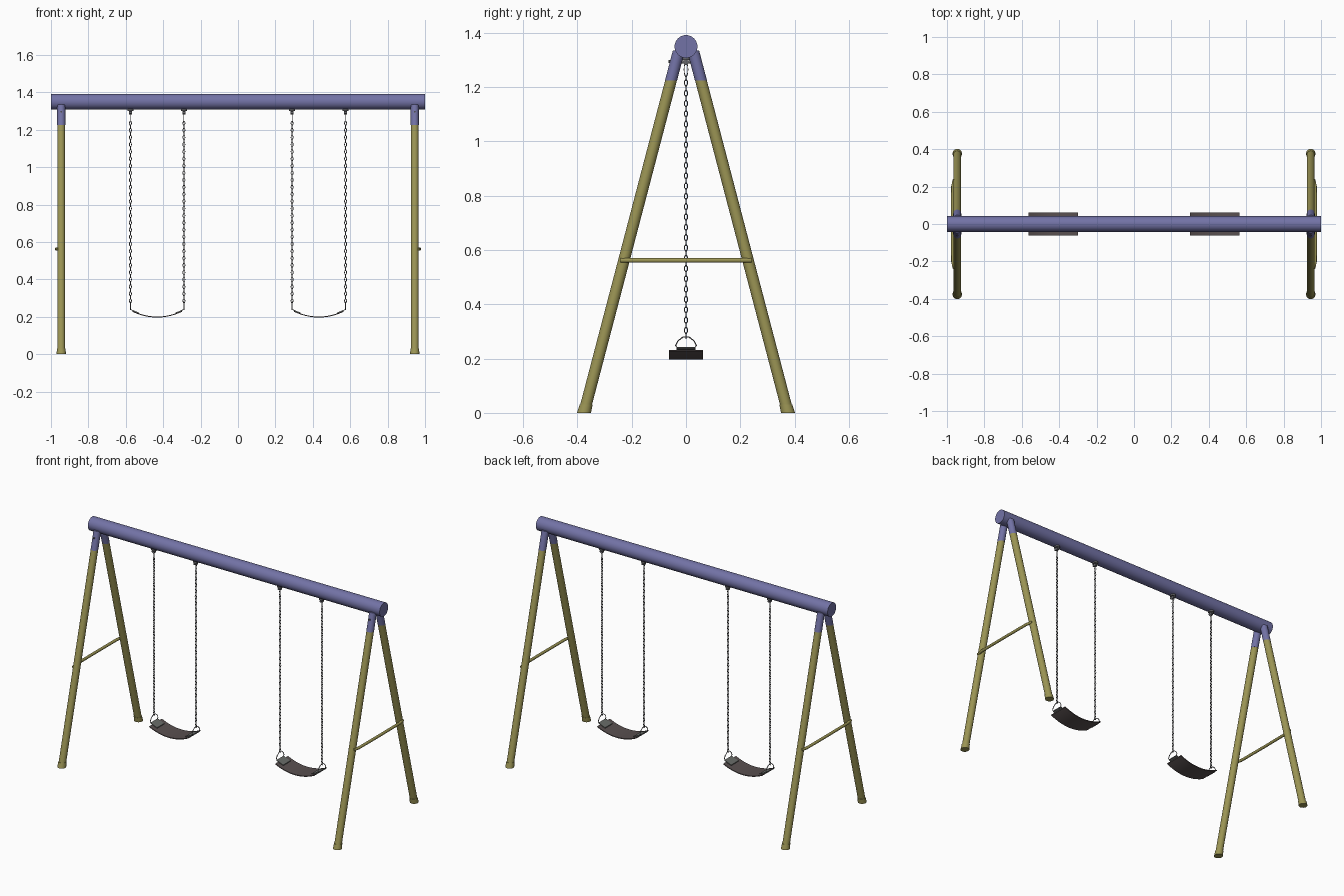
import bpy, bmesh, math
from mathutils import Matrix, Vector

cube = bpy.data.objects.get("Cube")
if cube:
    bpy.data.objects.remove(cube)


def material(name, rgb):
    m = bpy.data.materials.new(name)
    m.use_nodes = True
    m.diffuse_color = (*rgb, 1)
    bsdf = m.node_tree.nodes["Principled BSDF"]
    bsdf.inputs["Base Color"].default_value = (*rgb, 1)
    bsdf.inputs["Roughness"].default_value = 0.6
    return m


BLUE = material("blue paint", (0.17, 0.17, 0.38))
OLIVE = material("olive paint", (0.33, 0.30, 0.09))
RUBBER = material("dark rubber", (0.10, 0.08, 0.08))
STEEL = material("grey steel", (0.13, 0.13, 0.14))
PLATE = material("clamp grey", (0.14, 0.15, 0.14))


def finish(name, bm, mat, smooth=True):
    mesh = bpy.data.meshes.new(name)
    bmesh.ops.recalc_face_normals(bm, faces=bm.faces)
    bm.to_mesh(mesh)
    bm.free()
    obj = bpy.data.objects.new(name, mesh)
    bpy.context.collection.objects.link(obj)
    mesh.materials.append(mat)
    if smooth:
        bpy.ops.object.select_all(action='DESELECT')
        obj.select_set(True)
        bpy.context.view_layer.objects.active = obj
        bpy.ops.object.shade_smooth_by_angle(angle=math.radians(40))
    return obj


def add_cylinder(bm, r, depth, loc, axis='Z', segs=24, r2=None):
    turn = {'X': Matrix.Rotation(math.pi / 2, 4, 'Y'),
            'Y': Matrix.Rotation(math.pi / 2, 4, 'X'),
            'Z': Matrix()}[axis]
    return bmesh.ops.create_cone(bm, cap_ends=True, segments=segs, radius1=r,
                                 radius2=r if r2 is None else r2, depth=depth,
                                 matrix=Matrix.Translation(loc) @ turn)["verts"]


def add_tube(bm, points, r, closed=False, segs=6):
    # Sweep a round section along a path that lies in one plane
    pts = [Vector(p) for p in points]
    n = len(pts)
    normal = Vector()
    for i in range(1, n - 1):
        normal += (pts[i] - pts[0]).cross(pts[i + 1] - pts[0])
    normal.normalize()
    rings = []
    for i, p in enumerate(pts):
        a = pts[i - 1] if closed or i else p
        b = pts[(i + 1) % n] if closed or i < n - 1 else p
        side = (b - a).normalized().cross(normal)
        rings.append([bm.verts.new(p + r * (math.cos(t) * side + math.sin(t) * normal))
                      for t in (2 * math.pi * k / segs for k in range(segs))])
    for i in range(n if closed else n - 1):
        a, b = rings[i], rings[(i + 1) % n]
        for k in range(segs):
            j = (k + 1) % segs
            bm.faces.new((a[k], a[j], b[j], b[k]))
    if not closed:
        bm.faces.new(rings[0])
        bm.faces.new(rings[-1])


def oval(center, half_w, half_h, axis, n=12):
    c = Vector(center)
    w = Vector((1, 0, 0)) if axis == 'X' else Vector((0, 1, 0))
    return [c + w * half_w * math.cos(t) + Vector((0, 0, half_h * math.sin(t)))
            for t in (2 * math.pi * i / n for i in range(n))]


# Top beam
bm = bmesh.new()
add_cylinder(bm, 0.042, 2.0, (0, 0, 1.35), 'X', 40)
finish("top_beam", bm, BLUE)

# Splayed legs
FOOT_Y, SLOPE, LEG_X = 0.376, 0.262, 0.945


def leg_part(name, x, side, z0, z1, r, mat, r2=None):
    bm = bmesh.new()
    add_cylinder(bm, r, z1 - z0, (0, 0, (z0 + z1) / 2), r2=r2)
    for v in bm.verts:
        v.co.y = v.co.y * 1.035 + side * (FOOT_Y - SLOPE * v.co.z)
        v.co.x += x
    finish(name, bm, mat)


for sx, xname in ((1, "left"), (-1, "right")):
    x = sx * LEG_X
    for sy, yname in ((-1, "front"), (1, "back")):
        tag = f"{yname}_{xname}"
        leg_part(f"{tag}_leg", x, sy, 0, 1.23, 0.021, OLIVE)
        leg_part(f"{tag}_foot_cap", x, sy, 0, 0.03, 0.025, OLIVE, 0.023)
        leg_part(f"{tag}_leg_sleeve", x, sy, 1.225, 1.335, 0.0215, BLUE)

    # Sleeve bolt on the front leg
    bm = bmesh.new()
    add_cylinder(bm, 0.005, 0.02, (x, -0.055, 1.295), 'Y', 8)
    finish(f"{xname}_sleeve_bolt", bm, STEEL)

    # Side brace, bent in at its ends to meet the legs
    bm = bmesh.new()
    add_tube(bm, [(sx * px, py, 0.562) for px, py in
                  ((0.960, -0.24), (0.969, -0.20), (0.970, 0), (0.969, 0.20), (0.960, 0.24))],
             0.0085, segs=12)
    finish(f"{xname}_side_brace", bm, OLIVE)

# Swings
SWING_X, HALF = 0.432, 0.143


def sag(u):
    return 0.198 + 0.036 * (u / HALF) ** 2


def curved_strip(name, cx, u0, u1, half_y, lift, thick, mat, steps):
    # Bent slab following the sag of the seat
    bm = bmesh.new()
    rows = []
    for i in range(steps + 1):
        u = u0 + (u1 - u0) * i / steps
        z = sag(u) + lift
        rows.append([bm.verts.new((cx + u, y, z + dz)) for y, dz in
                     ((-half_y, 0), (half_y, 0), (half_y, thick), (-half_y, thick))])
    for a, b in zip(rows, rows[1:]):
        for k in range(4):
            j = (k + 1) % 4
            bm.faces.new((a[k], a[j], b[j], b[k]))
    bm.faces.new(rows[0])
    bm.faces.new(rows[-1])
    finish(name, bm, mat)


LINK, FIRST, LAST = 0.019, 0.285, 1.235
for sx, xname in ((1, "left"), (-1, "right")):
    cx = sx * SWING_X
    curved_strip(f"{xname}_seat", cx, -0.133, 0.133, 0.062, -0.002, 0.005, RUBBER, 16)
    for end, ename in ((1, "left"), (-1, "right")):
        tag = f"{xname}_swing_{ename}"
        x = cx + end * HALF
        curved_strip(f"{tag}_clamp", cx, end * 0.098, end * HALF, 0.035, 0.003, 0.005, PLATE, 4)

        # Seat ring: a rounded triangle of wire through the clamp
        bm = bmesh.new()
        add_tube(bm, [(x, y, z) for y, z in
                      ((-0.030, 0.237), (-0.038, 0.248), (-0.030, 0.265), (-0.012, 0.279),
                       (0.012, 0.279), (0.030, 0.265), (0.038, 0.248), (0.030, 0.237))],
                 0.0022, closed=True)
        finish(f"{tag}_seat_ring", bm, STEEL)

        # Chain of links turned alternately
        bm = bmesh.new()
        for i in range(int((LAST - FIRST) / LINK) + 1):
            add_tube(bm, oval((x, 0, FIRST + i * LINK), 0.0055, 0.0115, "XY"[i % 2], 10),
                     0.002, closed=True, segs=5)
        finish(f"{tag}_chain", bm, STEEL)

        # Hanger under the beam with a slim connecting loop
        bm = bmesh.new()
        add_cylinder(bm, 0.017, 0.012, (x, 0, 1.306), segs=16)
        add_cylinder(bm, 0.006, 0.032, (x, 0, 1.293), 'Y', 10)
        add_cylinder(bm, 0.010, 0.014, (x, 0, 1.292), 'X', 12)
        add_tube(bm, oval((x, 0, 1.265), 0.007, 0.027, 'Y', 14), 0.0015, closed=True)
        finish(f"{tag}_hanger", bm, STEEL)
